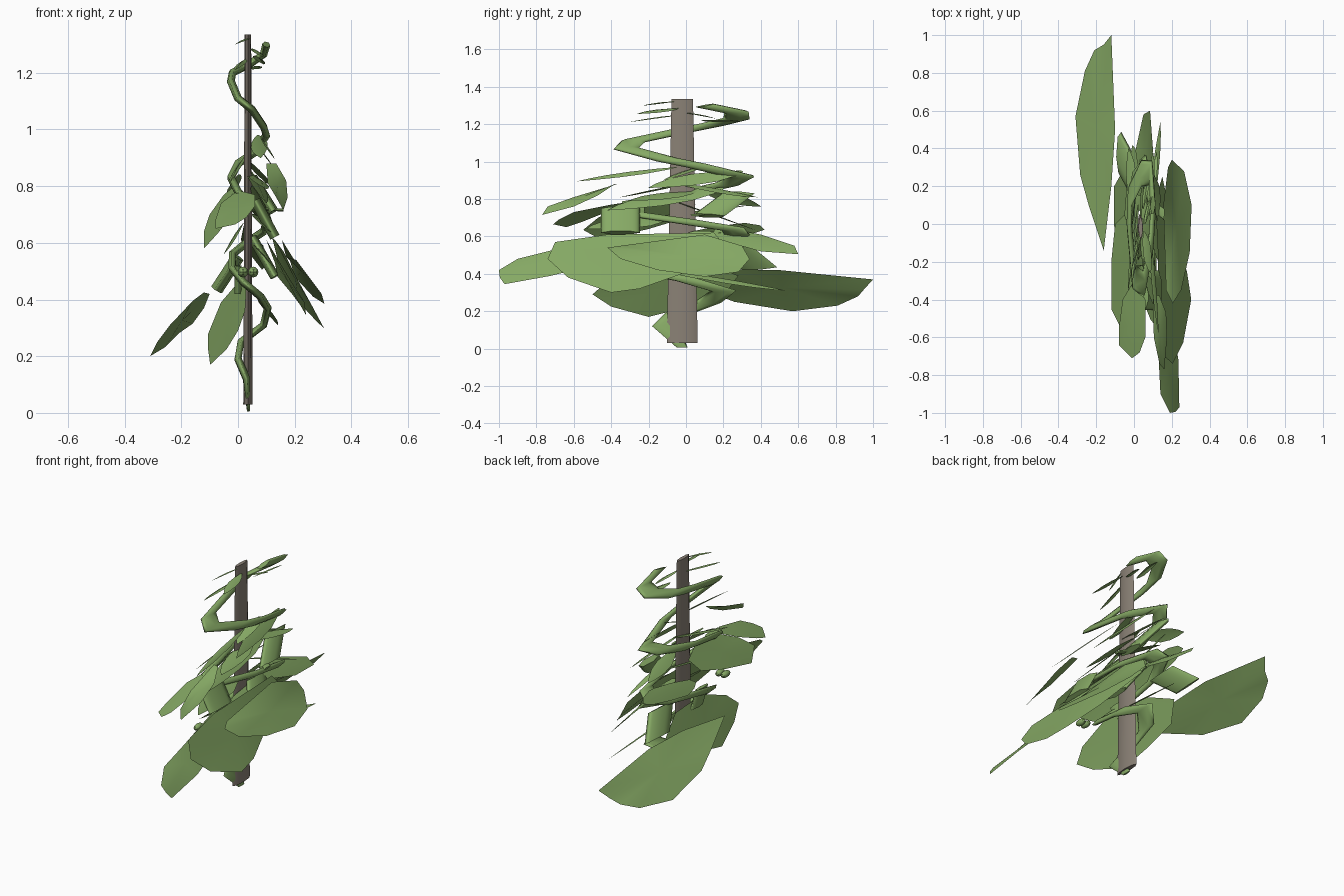
import bpy, bmesh
from mathutils import Vector

S = 5.0  # depth stretch of round parts


def material(name, rgb):
    m = bpy.data.materials.new(name)
    m.diffuse_color = (*rgb, 1)
    return m


GREEN = material("leaf green", (0.24, 0.40, 0.13))
BROWN = material("stake brown", (0.255, 0.22, 0.18))


def finish(bm, name, mat, angle=0.6):
    me = bpy.data.meshes.new(name)
    bmesh.ops.recalc_face_normals(bm, faces=bm.faces)
    bm.to_mesh(me)
    bm.free()
    me.materials.append(mat)
    ob = bpy.data.objects.new(name, me)
    bpy.context.collection.objects.link(ob)
    bpy.context.view_layer.objects.active = ob
    ob.select_set(True)
    bpy.ops.object.shade_smooth_by_angle(angle=angle)
    ob.select_set(False)
    return ob


def tube(name, pts, r, start=1.0):
    """Six-sided stem through the points, stretched in depth."""
    cu = bpy.data.curves.new(name, 'CURVE')
    cu.dimensions = '3D'
    cu.bevel_depth = r
    cu.bevel_resolution = 1
    cu.use_fill_caps = True
    sp = cu.splines.new('POLY')
    sp.points.add(len(pts) - 1)
    for p, (x, y, z) in zip(sp.points, pts):
        p.co = (x, y / S, z, 1)
    sp.points[0].radius = start
    ob = bpy.data.objects.new(name, cu)
    ob.scale.y = S
    cu.materials.append(GREEN)
    bpy.context.collection.objects.link(ob)


def broad_leaf(name, pts):
    """Large leaf: outline fanned around a slightly raised middle."""
    bm = bmesh.new()
    vs = [bm.verts.new(p) for p in pts]
    mid = sum((Vector(p) for p in pts), Vector()) / len(pts)
    c = bm.verts.new(mid + Vector((0, 0, 0.006)))
    for i, v in enumerate(vs):
        bm.faces.new((v, vs[(i + 1) % len(vs)], c))
    finish(bm, name, GREEN, 1.0)


def leaf(name, base, tip, side):
    """Pointed leaf with a folded midrib."""
    base, tip, side = Vector(base), Vector(tip), Vector(side)
    bm = bmesh.new()
    rows = []
    for t, w in ((0, .1), (.15, .6), (.4, 1), (.65, .9), (.85, .5), (1, .03)):
        m = base.lerp(tip, t)
        rib = m + Vector((0, 0, 0.006 * w))
        rows.append([bm.verts.new(p) for p in (m - side * w, rib, m + side * w)])
    for a, b in zip(rows, rows[1:]):
        for k in (0, 1):
            bm.faces.new((a[k], a[k + 1], b[k + 1], b[k]))
    finish(bm, name, GREEN)


# Support stake, slightly tapered
bm = bmesh.new()
bmesh.ops.create_cone(bm, cap_ends=True, segments=8, radius1=0.0165, radius2=0.0115, depth=1.305)
for v in bm.verts:
    v.co = (v.co.x + 0.035, v.co.y * S - 0.02, v.co.z + 0.6825)
finish(bm, "stake", BROWN)

# Climbing vine
tube("vine", [
    (.037, -.02, .006), (.03, -.11, .12), (0, -.04, .19), (.01, .12, .25), (.09, .2, .31),
    (.105, 0, .37), (.08, -.2, .41), (.02, -.25, .46), (-.02, -.1, .51), (-.02, .15, .56),
    (.03, .28, .6), (.09, .25, .64), (.1, 0, .68), (.06, -.28, .72), (0, -.28, .78),
    (-.025, 0, .83), (0, .22, .88), (.06, .3, .92), (.1, .05, .98), (.09, -.1, 1.01),
    (.05, -.32, 1.07), (0, -.28, 1.11), (-.025, 0, 1.17), (-.02, .15, 1.2),
    (.04, .27, 1.23), (.09, .27, 1.265), (.1, .1, 1.30)], 0.0145, 0.4)

# Leaf stalks
for i, (a, b, r) in enumerate([
        ((0, .24, .55), (-.075, .38, .435), .023),
        ((.06, -.35, .75), (.13, -.35, .62), .021),
        ((.05, .28, .83), (.125, .12, .71), .019),
        ((.05, .1, .62), (.13, .0, .48), .018),
        ((0, -.15, .52), (0, -.1, .42), .012),
        ((.1, .1, .72), (.16, .05, .715), .006)]):
    tube(f"stalk_{i}", [a, b], r)

# Pair of buds
for i, x in enumerate((.018, .054)):
    bm = bmesh.new()
    bmesh.ops.create_uvsphere(bm, u_segments=10, v_segments=6, radius=0.019)
    for v in bm.verts:
        v.co = (v.co.x + x, v.co.y * 2 - .4, v.co.z + .497)
    finish(bm, f"bud_{i}", GREEN)

# Large lower leaves
broad_leaf("left_back_leaf", [
    (-.12, 1, .37), (-.16, .95, .315), (-.21, .92, .28), (-.26, .81, .23), (-.31, .57, .2),
    (-.285, .26, .25), (-.24, .1, .31), (-.16, -.14, .395), (-.12, .2, .425), (-.1, .5, .42)])
broad_leaf("right_leaf", [
    (.12, .15, .62), (.13, -.42, .61), (.16, -.7, .57), (.205, -.74, .48),
    (.26, -.63, .38), (.303, -.4, .3), (.28, -.25, .32), (.215, -.05, .39), (.15, .25, .5)])
broad_leaf("right_front_leaf", [
    (.1, -.35, .61), (.13, -.7, .53), (.14, -.9, .48), (.19, -1, .42), (.22, -.995, .38),
    (.24, -.97, .345), (.235, -.72, .39), (.19, -.45, .46)])
broad_leaf("right_back_leaf", [
    (.17, -.35, .55), (.155, .1, .61), (.18, .3, .55), (.2, .34, .48), (.265, .28, .41),
    (.305, .1, .385), (.295, -.15, .42), (.25, -.35, .48), (.205, -.42, .54)])
broad_leaf("left_front_leaf", [
    (-.098, -.2, .17), (-.105, 0, .22), (-.105, .2, .28), (-.06, .28, .39), (0, .1, .46),
    (.03, -.2, .45), (.025, -.42, .36), (0, -.5, .29), (-.04, -.4, .225)])

# Middle leaves
broad_leaf("middle_left_leaf", [
    (-.12, -.45, .58), (-.12, -.2, .64), (-.1, 0, .7), (-.05, .05, .77), (0, -.1, .81),
    (.02, -.32, .77), (-.02, -.47, .7), (-.07, -.55, .635)])
broad_leaf("middle_front_leaf", [
    (-.08, -.64, .65), (-.01, -.71, .665), (.03, -.68, .69), (.06, -.6, .73),
    (.06, -.4, .77), (0, -.3, .785), (-.06, -.4, .74), (-.08, -.55, .68)])
broad_leaf("middle_right_leaf", [
    (.1, -.37, .88), (.135, -.38, .88), (.17, -.47, .82), (.175, -.6, .76),
    (.16, -.77, .715), (.135, -.74, .76), (.105, -.6, .81)])
broad_leaf("middle_back_leaf", [
    (.02, .15, .66), (.01, .4, .61), (.05, .58, .55), (.085, .6, .505),
    (.1, .4, .52), (.09, .15, .59)])
leaf("inner_back_leaf", (.02, .3, .67), (-.05, .05, .56), (0, .22, .01))
leaf("low_back_leaf", (.07, -.1, .41), (.14, .54, .31), (.025, .05, -.02))

# Smaller leaves crowding the middle of the vine
for i, args in enumerate([
        ((.04, .2, .86), (.1, -.42, .74), (.03, .08, -.02)),
        ((.05, -.1, .8), (.12, .38, .63), (.03, .06, -.02)),
        ((.02, .1, .9), (-.03, -.35, .81), (.02, .08, .02)),
        ((.06, .3, .95), (.13, -.2, .86), (.015, .07, -.02)),
        ((.03, .3, .76), (-.04, -.2, .7), (.02, .12, .02)),
        ((.06, -.1, .7), (.11, -.53, .64), (.03, .08, -.02)),
        ((.05, -.05, .88), (.1, .38, .81), (.03, .05, -.02)),
        ((.08, -.05, .97), (.13, -.58, .895), (.008, .04, -.006)),
        ((.07, .1, .98), (.08, -.12, .9), (.03, .04, .005)),
        ((.05, .2, .6), (.12, -.3, .52), (.02, .12, -.02)),
        ((.0, .1, .84), (-.03, .4, .76), (.025, .03, .02)),
        ((.05, .05, .84), (.1, -.3, .79), (.03, .06, -.01))]):
    leaf(f"small_leaf_{i}", *args)

# Young leaves at the top
for i, args in enumerate([
        ((.04, -.06, 1.32), (-.01, -.23, 1.30), (.015, .03, .005)),
        ((.05, -.04, 1.285), (.09, -.26, 1.255), (.018, .03, -.005)),
        ((.03, -.02, 1.25), (-.01, -.31, 1.21), (.018, .04, .005)),
        ((.06, .0, 1.26), (.09, .16, 1.23), (.018, .03, -.005)),
        ((.05, .08, 1.22), (.08, .3, 1.215), (.018, .03, .005))]):
    leaf(f"young_leaf_{i}", *args)
